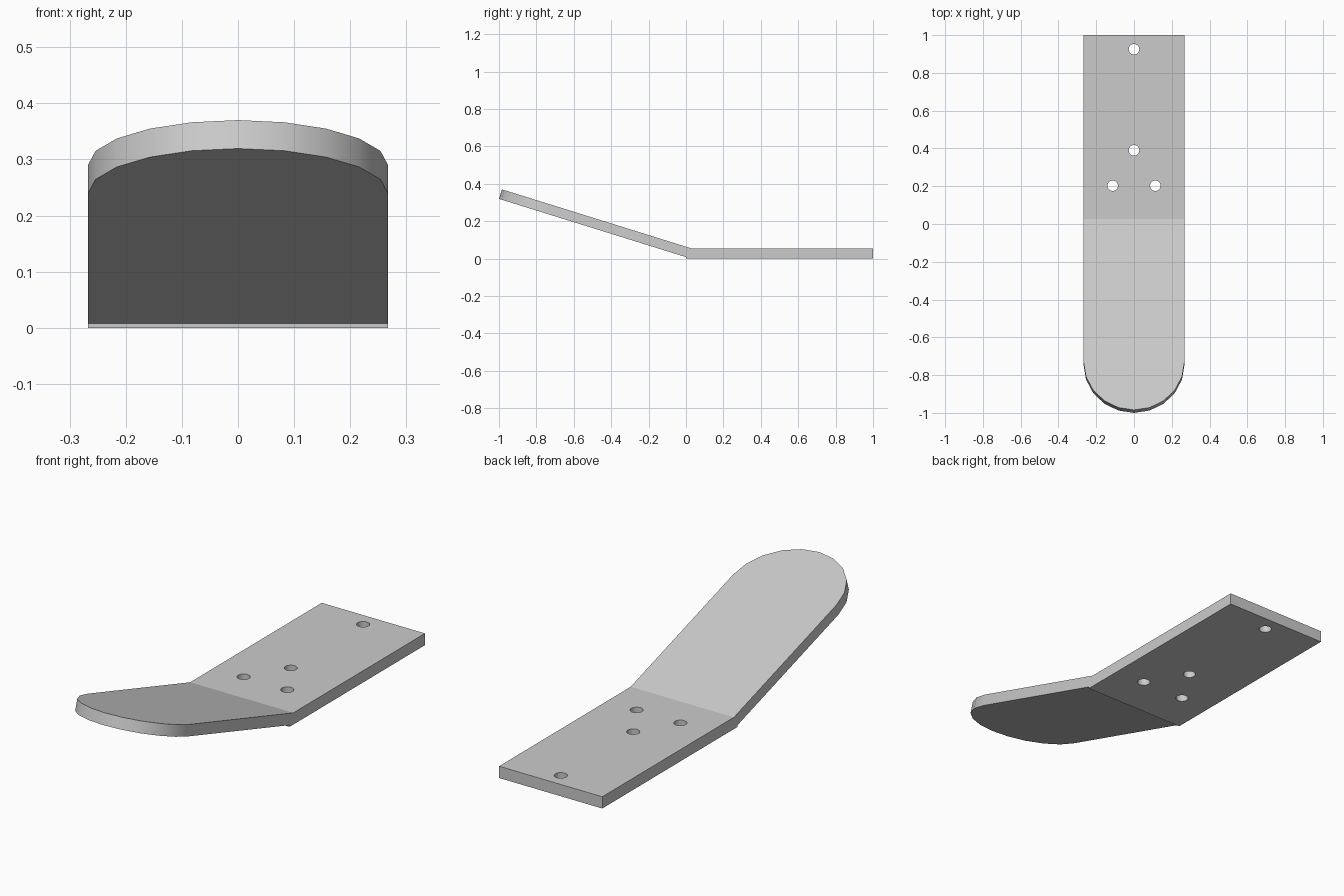
import bpy, bmesh
from math import sin, cos, pi, radians
from mathutils import Matrix

if "Cube" in bpy.data.objects:
    bpy.data.objects.remove(bpy.data.objects["Cube"])

HALF = 0.267          # half width of both plates
THICK = 0.055
TILT = radians(17.3)

grey = bpy.data.materials.new("light grey")
grey.use_nodes = True
colour = (0.6, 0.6, 0.6, 1)
grey.diffuse_color = colour
grey.node_tree.nodes["Principled BSDF"].inputs["Base Color"].default_value = colour


def plate(name, outline, thick):
    """Extrude a flat outline upwards into a plate."""
    bm = bmesh.new()
    face = bm.faces.new([bm.verts.new((x, y, 0)) for x, y in outline])
    top = bmesh.ops.extrude_face_region(bm, geom=[face])["geom"]
    verts = [v for v in top if isinstance(v, bmesh.types.BMVert)]
    bmesh.ops.translate(bm, verts=verts, vec=(0, 0, thick))
    bmesh.ops.recalc_face_normals(bm, faces=bm.faces)
    mesh = bpy.data.meshes.new(name)
    bm.to_mesh(mesh)
    bm.free()
    mesh.materials.append(grey)
    obj = bpy.data.objects.new(name, mesh)
    bpy.context.collection.objects.link(obj)
    return obj


def smooth(obj):
    bpy.ops.object.select_all(action='DESELECT')
    obj.select_set(True)
    bpy.context.view_layer.objects.active = obj
    bpy.ops.object.shade_smooth_by_angle(angle=radians(30))


# Flat mounting plate
base = plate("mounting_plate", [(-HALF, 0), (HALF, 0), (HALF, 1), (-HALF, 1)], THICK)

# Screw holes through the mounting plate
for i, (x, y) in enumerate([(0, 0.925), (0, 0.39), (-0.113, 0.203), (0.113, 0.203)]):
    bpy.ops.mesh.primitive_cylinder_add(vertices=24, radius=0.028, depth=0.3, location=(x, y, 0))
    cutter = bpy.context.object
    cutter.name = f"hole_cutter_{i + 1}"
    cutter.data.materials.append(grey)
    cutter.hide_render = True
    cutter.hide_set(True)
    cut = base.modifiers.new(f"hole_{i + 1}", 'BOOLEAN')
    cut.operation = 'DIFFERENCE'
    cut.solver = 'EXACT'
    cut.object = cutter

# Rising plate with a rounded tip
centre = -1 / cos(TILT) + HALF
tip = [(-HALF * cos(pi * i / 10), centre - HALF * sin(pi * i / 10)) for i in range(11)]
paddle = plate("rounded_paddle", tip + [(HALF, 0.025), (-HALF, 0.025)], THICK * 0.965)
paddle.data.transform(Matrix.Translation((0, 0, 0.008)) @ Matrix.Rotation(-TILT, 4, 'X'))

smooth(base)
smooth(paddle)
